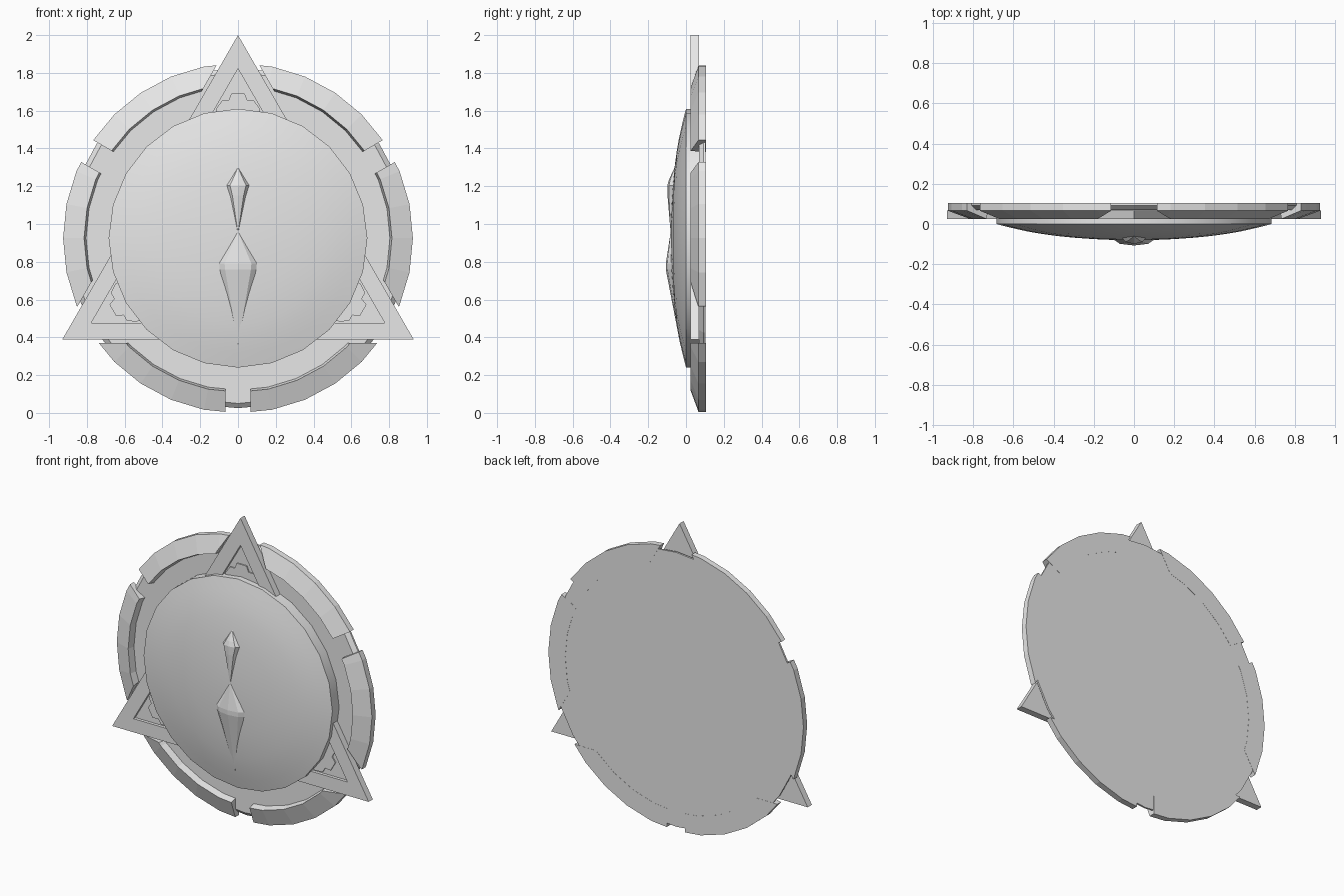
import bpy, bmesh, math
from mathutils import Vector, Matrix

cube = bpy.data.objects.get("Cube")
if cube:
    bpy.data.objects.remove(cube, do_unlink=True)

C = 0.925      # height of the shield centre
R = 1.075      # centre to triangle tip

grey = bpy.data.materials.new("light grey")
grey.use_nodes = True
grey.diffuse_color = (0.8, 0.8, 0.8, 1)
grey.node_tree.nodes["Principled BSDF"].inputs["Base Color"].default_value = (0.8, 0.8, 0.8, 1)


def finish(name, bm, smooth=False):
    """Store the mesh, lifted to the shield centre."""
    bmesh.ops.recalc_face_normals(bm, faces=bm.faces)
    mesh = bpy.data.meshes.new(name)
    bm.to_mesh(mesh)
    bm.free()
    mesh.materials.append(grey)
    ob = bpy.data.objects.new(name, mesh)
    ob.location.z = C
    bpy.context.collection.objects.link(ob)
    if smooth:
        bpy.ops.object.select_all(action='DESELECT')
        ob.select_set(True)
        bpy.context.view_layer.objects.active = ob
        bpy.ops.object.shade_smooth_by_angle(angle=math.radians(30))
    return ob


def revolve(profile, sides, closed=False):
    """Turn (radius, y) points about the y axis."""
    bm = bmesh.new()
    rings = []
    for r, y in profile:
        if r == 0:
            rings.append([bm.verts.new((0, y, 0))] * sides)
        else:
            rings.append([bm.verts.new((r * math.cos(a), y, r * math.sin(a)))
                          for a in (2 * math.pi * i / sides for i in range(sides))])
    pairs = list(zip(rings, rings[1:]))
    if closed:
        pairs.append((rings[-1], rings[0]))
    for a, b in pairs:
        for i in range(sides):
            j = (i + 1) % sides
            bm.faces.new(list(dict.fromkeys((a[i], a[j], b[j], b[i]))))
    return bm


def prism(points, front, back):
    """Extrude an (x, z) outline from front to back."""
    bm = bmesh.new()
    face = bm.faces.new([bm.verts.new((x, front, z)) for x, z in points])
    ext = bmesh.ops.extrude_face_region(bm, geom=[face], use_keep_orig=True)
    for v in ext["geom"]:
        if isinstance(v, bmesh.types.BMVert):
            v.co.y = back
    return bm


def slice_keep(bm, point, normal):
    """Keep the side the normal points to and cap the cut."""
    bmesh.ops.bisect_plane(bm, geom=bm.verts[:] + bm.edges[:] + bm.faces[:], dist=1e-5,
                           plane_co=point, plane_no=normal, clear_inner=True)
    bmesh.ops.holes_fill(bm, edges=[e for e in bm.edges if e.is_boundary], sides=0)


# Base disc with a slightly bevelled edge
finish("base_disc", revolve([(0, 0.07), (0.875, 0.07), (0.90, 0.092),
                             (0.90, 0.104), (0, 0.104)], 32))

# Six bevelled rim pieces, cut at three gaps and along the triangle sides
rim_profile = [(0.926, 0.105), (0.926, 0.066), (0.815, 0.025), (0.803, 0.075), (0.803, 0.105)]
for k in range(3):
    a = math.radians(-90 + 120 * k)
    out = Vector((math.cos(a), 0, math.sin(a)))
    side = Vector((-math.sin(a), 0, math.cos(a)))
    for s, label in ((1, "a"), (-1, "b")):
        bm = revolve(rim_profile, 32, closed=True)
        slice_keep(bm, out * (R / 2 + 0.018), out)
        slice_keep(bm, side * s * 0.066, side * s)
        finish(f"rim_piece_{k + 1}{label}", bm)

# Triangular plate with a sunken inner triangle
corners = [(R * math.cos(math.radians(d)), R * math.sin(math.radians(d))) for d in (90, 210, 330)]
bm = prism(corners, 0.025, 0.068)
bm.faces.ensure_lookup_table()
front = min(bm.faces, key=lambda f: f.calc_center_median().y)
bmesh.ops.recalc_face_normals(bm, faces=bm.faces)
bmesh.ops.inset_region(bm, faces=[front], thickness=0.089, use_even_offset=True)
inner = bmesh.ops.extrude_face_region(bm, geom=[front])
for v in inner["geom"]:
    if isinstance(v, bmesh.types.BMVert):
        v.co.y = 0.045
if front.is_valid:
    bmesh.ops.delete(bm, geom=[front], context='FACES_ONLY')
finish("triangle_plate", bm)

# Stepped plate in each triangle corner
half = [(0.115, 0.60), (0.115, 0.685), (0.085, 0.728), (0.05, 0.728), (0.035, 0.765)]
outline = half + [(-x, z) for x, z in reversed(half)]
for k in range(3):
    bm = prism(outline, 0.037, 0.05)
    bmesh.ops.rotate(bm, verts=bm.verts, cent=(0, 0, 0),
                     matrix=Matrix.Rotation(math.radians(120 * k), 3, 'Y'))
    finish(f"corner_step_{k + 1}", bm)

# Domed boss
dome = [(0, -0.081), (0.10, -0.0795), (0.20, -0.075), (0.30, -0.068), (0.38, -0.060),
        (0.46, -0.049), (0.53, -0.037), (0.61, -0.019), (0.685, 0.0), (0.685, 0.07)]
finish("dome", revolve(dome, 24), smooth=True)


def gem(name, sections, sides=8):
    """Loft ellipses given as (z, y centre, half width, half depth)."""
    bm = bmesh.new()
    rings = []
    for z, y, w, d in sections:
        if w == 0:
            rings.append([bm.verts.new((0, y, z - C))] * sides)
        else:
            rings.append([bm.verts.new((w * math.cos(t), y + d * math.sin(t), z - C))
                          for t in (2 * math.pi * i / sides for i in range(sides))])
    for a, b in zip(rings, rings[1:]):
        for i in range(sides):
            j = (i + 1) % sides
            bm.faces.new(list(dict.fromkeys((a[i], a[j], b[j], b[i]))))
    finish(name, bm)


# Two pointed gems on the dome
gem("upper_gem", [(1.30, -0.060, 0, 0), (1.235, -0.066, 0.04, 0.024),
                  (1.205, -0.068, 0.06, 0.031), (1.15, -0.072, 0.042, 0.026),
                  (0.95, -0.081, 0, 0)])
gem("lower_gem", [(0.96, -0.081, 0, 0), (0.79, -0.078, 0.10, 0.029),
                  (0.76, -0.077, 0.097, 0.030), (0.36, -0.030, 0, 0)])
